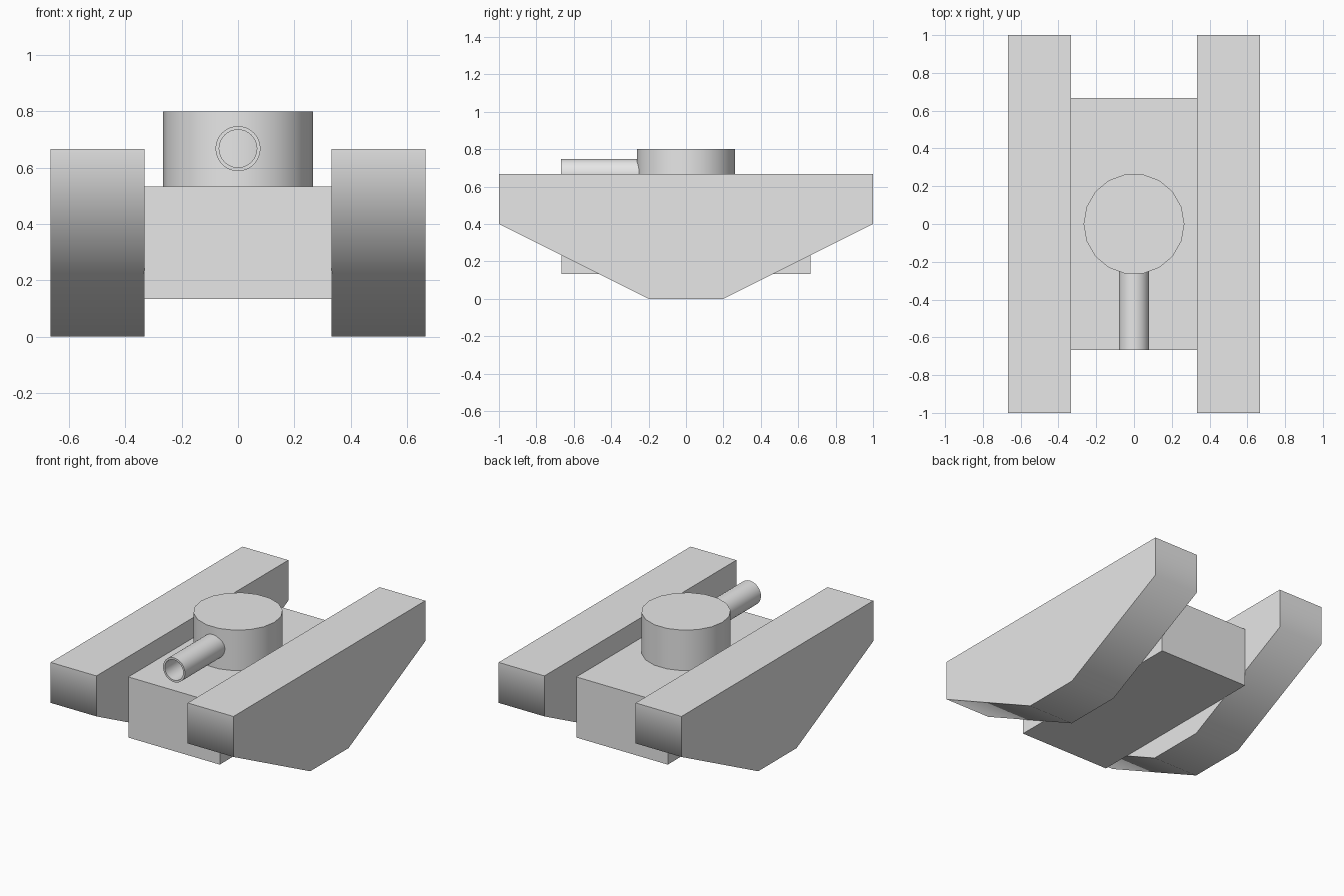
import bpy, bmesh, math
from mathutils import Matrix

cube = bpy.data.objects.get("Cube")
if cube:
    bpy.data.objects.remove(cube, do_unlink=True)

grey = bpy.data.materials.new("plain grey")
grey.use_nodes = True
grey.diffuse_color = (0.8, 0.8, 0.8, 1)
grey.node_tree.nodes["Principled BSDF"].inputs["Base Color"].default_value = (0.8, 0.8, 0.8, 1)


def finish(name, bm, smooth=None):
    """Turn a bmesh into a named grey object, smoothed below an angle."""
    bmesh.ops.recalc_face_normals(bm, faces=bm.faces)
    mesh = bpy.data.meshes.new(name)
    bm.to_mesh(mesh)
    bm.free()
    mesh.materials.append(grey)
    obj = bpy.data.objects.new(name, mesh)
    bpy.context.collection.objects.link(obj)
    if smooth:
        bpy.ops.object.select_all(action='DESELECT')
        obj.select_set(True)
        bpy.context.view_layer.objects.active = obj
        bpy.ops.object.shade_smooth_by_angle(angle=math.radians(smooth))
    return obj


# Hull: plain box slung between the tracks
bm = bmesh.new()
bmesh.ops.create_cube(bm, size=1, matrix=Matrix.Translation((0, 0, 0.333))
                      @ Matrix.Diagonal((0.667, 1.333, 0.4, 1)))
finish("hull", bm)

# Tracks: side profile (y, z) extruded across x
PROFILE = [(-1, 0.667), (-1, 0.4), (-0.2, 0), (0.2, 0), (1, 0.4), (1, 0.667)]
for name, x in (("left_track", 0.333), ("right_track", -0.667)):
    bm = bmesh.new()
    side = bm.faces.new([bm.verts.new((x, y, z)) for y, z in PROFILE])
    ext = bmesh.ops.extrude_face_region(bm, geom=[side], use_keep_orig=True)
    verts = [g for g in ext["geom"] if isinstance(g, bmesh.types.BMVert)]
    bmesh.ops.translate(bm, verts=verts, vec=(0.334, 0, 0))
    finish(name, bm, 70)

# Turret: 18-sided drum with a flat facing forward
bm = bmesh.new()
bmesh.ops.create_cone(bm, cap_ends=True, segments=18, radius1=0.267, radius2=0.267,
                      depth=0.267, matrix=Matrix.Translation((0, 0, 0.6665))
                      @ Matrix.Rotation(math.pi / 2, 4, 'Z'))
finish("turret", bm, 30)

# Gun barrel: hollow tube, its ring section swept along y into the turret
bm = bmesh.new()
SIDES = 32
loops = []
for radius, y in ((0.08, -0.24), (0.08, -0.667), (0.067, -0.667), (0.067, -0.24)):
    loops.append([bm.verts.new((radius * math.cos(a), y, 0.668 + radius * math.sin(a)))
                  for a in (2 * math.pi * i / SIDES for i in range(SIDES))])
for k in range(4):
    a, b = loops[k], loops[(k + 1) % 4]
    for i in range(SIDES):
        j = (i + 1) % SIDES
        bm.faces.new((a[i], a[j], b[j], b[i]))
finish("gun_barrel", bm, 30)
